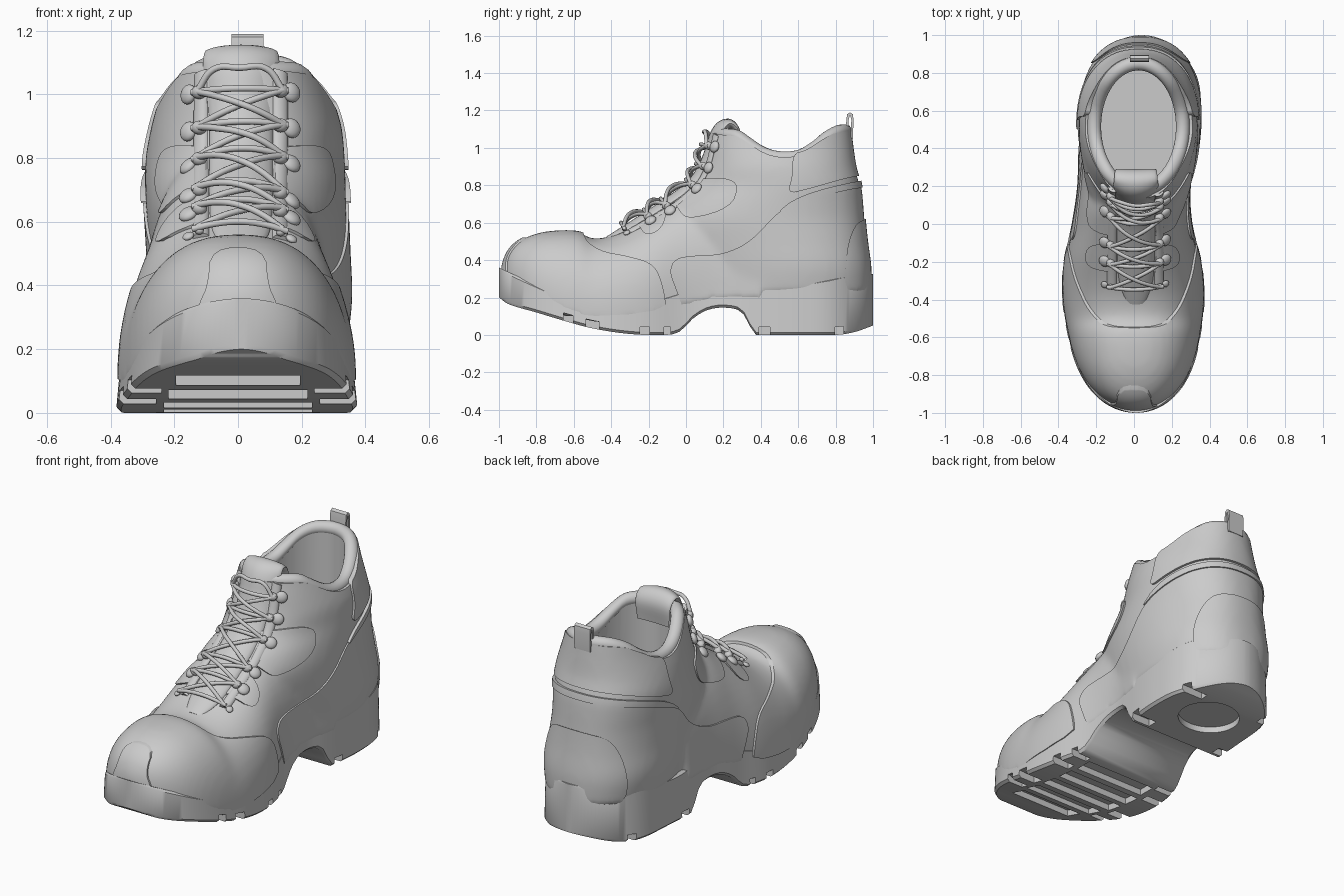
import bpy, bmesh, math
from mathutils import Vector, Matrix
from mathutils.bvhtree import BVHTree

if "Cube" in bpy.data.objects:
    bpy.data.objects.remove(bpy.data.objects["Cube"])


def curve_at(tab, x):
    # smooth interpolation of a small (position, value) table
    x = min(max(x, tab[0][0]), tab[-1][0])
    i = max(k for k in range(len(tab) - 1) if tab[k][0] <= x)
    slope = lambda a, b: (tab[b][1] - tab[a][1]) / (tab[b][0] - tab[a][0])
    m0, m1 = slope(max(i - 1, 0), i + 1), slope(i, min(i + 2, len(tab) - 1))
    (x0, y0), (x1, y1) = tab[i], tab[i + 1]
    h = x1 - x0
    t = (x - x0) / h
    return (y0 * (2*t**3 - 3*t*t + 1) + m0 * h * (t**3 - 2*t*t + t)
            + y1 * (3*t*t - 2*t**3) + m1 * h * (t**3 - t*t))


def loft(bm, rings, closed=False):
    vs = [[bm.verts.new(p) for p in r] for r in rings]
    n, m = len(vs), len(vs[0])
    for i in range(n if closed else n - 1):
        a, b = vs[i], vs[(i + 1) % n]
        for j in range(m):
            bm.faces.new((a[j], a[(j + 1) % m], b[(j + 1) % m], b[j]))
    if not closed:
        bm.faces.new(vs[0])
        bm.faces.new(vs[-1][::-1])


def shade(ob):
    ob.data.shade_smooth()
    ob.data.set_sharp_from_angle(angle=math.radians(38))


def finish(bm, name):
    bmesh.ops.recalc_face_normals(bm, faces=bm.faces[:])
    me = bpy.data.meshes.new(name)
    bm.to_mesh(me)
    bm.free()
    ob = bpy.data.objects.new(name, me)
    bpy.context.collection.objects.link(ob)
    shade(ob)
    return ob


def bake(ob):
    bpy.context.view_layer.update()
    dg = bpy.context.evaluated_depsgraph_get()
    me = bpy.data.meshes.new_from_object(ob.evaluated_get(dg))
    ob.modifiers.clear()
    ob.data = me


def boolean(ob, cutter, op):
    old = ob.data
    for solver in ('MANIFOLD', 'EXACT'):
        ob.data = old
        mod = ob.modifiers.new('cut', 'BOOLEAN')
        mod.operation, mod.object, mod.solver = op, cutter, solver
        bake(ob)
        if len(ob.data.vertices) not in (0, len(old.vertices)):
            break


def inflated(src, name, d):
    ob = bpy.data.objects.new(name, src.data.copy())
    bpy.context.collection.objects.link(ob)
    mod = ob.modifiers.new('grow', 'DISPLACE')
    mod.strength, mod.mid_level = d, 0
    bake(ob)
    return ob


def remove(ob):
    bpy.data.objects.remove(ob)


def prism(name, pts, spans, axis='x', rounds=2):
    # rounded outline pushed along an axis, over one or more spans
    for _ in range(rounds):
        pts = [(a[0]*(1-f) + b[0]*f, a[1]*(1-f) + b[1]*f)
               for a, b in zip(pts, pts[1:] + pts[:1]) for f in (.25, .75)]
    bm = bmesh.new()
    for lo, hi in spans:
        loft(bm, [[(e, u, v) if axis == 'x' else (u, e, v) for u, v in pts] for e in (lo, hi)])
    return finish(bm, name)


# plan outline and sole heights along y
HALF = [(-1, .42), (-.9, .41), (-.6, .39), (-.4, .387), (-.2, .367), (0, .32), (.2, .302),
        (.4, .325), (.6, .354), (.8, .40), (1, .41)]
MID = [(-1, .01), (-.4, -.003), (0, -.01), (.2, 0), (.4, .022), (.6, .037), (1, .04)]
TOP = [(-1, .36), (-.85, .29), (-.7, .225), (-.55, .175), (-.43, .157), (-.25, .17), (0, .24),
       (.1, .265), (.3, .28), (.5, .265), (.75, .3), (.85, .32), (1, .325)]
BOT = [(-1, .2), (-.95, .165), (-.8, .12), (-.65, .075), (-.5, .035), (-.3, .005), (-.1, 0), (-.03, .02),
       (.04, .09), (.12, .135), (.22, .145), (.3, .12), (.345, .04), (.37, 0), (.8, 0), (.9, .015), (1, .05)]
half = lambda y: curve_at(HALF, y) * math.sqrt(max(1 - abs(y)**3.2, 0))
bottom = lambda y: max(curve_at(BOT, y), 0)

# sole
bm, rows = bmesh.new(), []
for i in range(91):
    y = -.9997 * math.cos(math.pi * i / 90)
    w, c, t, z = half(y), curve_at(MID, y), curve_at(TOP, y), bottom(y)
    b, u = min(.014, w * .3), w * .97
    right = [(w - b, z), (w, z + b), (u, t - b), (u - b, t)]
    rows.append([(c + x, y, h) for x, h in right] + [(c - x, y, h) for x, h in right[::-1]])
loft(bm, rows)
sole = finish(bm, 'sole')

# tread grooves: side notches, cross pockets and a heel pocket
bm = bmesh.new()


def groove(x0, x1, y0, y1, d):
    loft(bm, [[(x0, y, -.2), (x1, y, -.2), (x1, y, bottom(y) + d), (x0, y, bottom(y) + d)] for y in (y0, y1)])


for y, w in ((-.63, .05), (-.5, .07), (-.22, .05), (-.1, .035), (.42, .06), (.82, .045)):
    e = half(y) * .7
    groove(e, .6, y - w/2, y + w/2, .042)
    groove(-.6, -e, y - w/2, y + w/2, .042)
for y in (-.74, -.59, -.44, -.3, -.16):
    e = half(y) * .62
    groove(-e, e, y - .05, y + .05, .036)
loft(bm, [[(.035 + .17 * math.cos(a * math.pi / 16), .67 + .16 * math.sin(a * math.pi / 16), z)
           for a in range(32)] for z in (-.2, .035)])
cutter = finish(bm, 'tread_cutter')
boolean(sole, cutter, 'DIFFERENCE')
remove(cutter)
shade(sole)

# upper: forefoot hull (slices along y) merged with ankle hull (slices along z)
HEIGHT = [(-.97, .37), (-.94, .44), (-.89, .49), (-.8, .53), (-.7, .547), (-.57, .545), (-.5, .515), (-.4, .53),
          (-.3, .575), (-.2, .635), (-.1, .70), (0, .77), (.1, .83), (.4, .86)]
bm, rows = bmesh.new(), []
for i in range(50):
    y = -.97 + 1.37 * (.03 + .97 * i / 49)**2
    w, c = half(y / .972) * .965, curve_at(MID, y)
    z0, h = curve_at(TOP, y) - .06, curve_at(HEIGHT, y)
    ring = [(c + w, y, z0 - .03)]
    for j in range(33):
        a = math.pi * j / 32
        ring.append((c + math.copysign(w * abs(math.cos(a))**(2/2.35), math.cos(a)), y,
                     z0 + (h - z0) * abs(math.sin(a))**(2/2.35)))
    rows.append(ring + [(c - w, y, z0 - .03)])
loft(bm, rows)
# height, front, back, left, right, skew toward heel
ANKLE = [(.22, -.2, .975, -.26, .335, .6), (.36, -.2, .975, -.28, .35, .6), (.5, -.22, .957, -.28, .345, .65),
         (.62, -.17, .945, -.287, .34, .75), (.71, -.08, .938, -.292, .338, .8), (.8, .03, .928, -.29, .335, .85),
         (.9, .095, .9, -.272, .325, .95), (1.0, .12, .885, -.245, .295, 1), (1.08, .135, .875, -.225, .272, 1),
         (1.17, .15, .86, -.21, .255, 1)]
rows = []
for i in range(40):
    z = .22 + .95 * i / 39
    f, b, l, r, k = [curve_at([(q[0], q[n]) for q in ANKLE], z) for n in range(1, 6)]
    ring = []
    for j in range(56):
        a = 2 * math.pi * j / 56
        s = math.sin(a)
        ring.append(((l + r)/2 + (r - l)/2 * math.copysign(abs(s)**(2/2.35), s),
                     f + (b - f) * ((1 - math.cos(a)) / 2)**k, z))
    rows.append(ring)
loft(bm, rows)
body = finish(bm, 'upper')
mod = body.modifiers.new('merge', 'REMESH')
mod.mode, mod.voxel_size = 'VOXEL', .018
mod = body.modifiers.new('relax', 'SMOOTH')
mod.factor, mod.iterations = .5, 7
bake(body)
bvh = BVHTree.FromPolygons([v.co for v in body.data.vertices], [p.vertices for p in body.data.polygons])

# raised panels, each cut from a slightly inflated copy of the upper
ALL, SIDES = [(-.6, .6)], [(-.6, -.1), (.1, .6)]
PANELS = [
    ('toe_cap', .011, ALL, 'x', [(-1.2, .1), (-1.2, .7), (-.55, .7), (-.56, .53), (-.47, .45), (-.3, .42), (-.17, .38),
                                 (-.12, .26), (-.1, .1)]),
    ('toe_tab', .02, [(-1.2, -.8)], 'y', [(-.15, .25), (-.12, .35), (-.095, .4), (-.085, .52), (.085, .52), (.095, .4),
                                          (.12, .35), (.15, .25)]),
    ('quarter_overlay', .009, ALL, 'x', [(-.09, .34), (-.06, .41), (.05, .425), (.2, .43), (.35, .5), (.5, .67), (.62, .71),
                                         (.93, .8), (1.2, .82), (1.2, .1), (0, .1), (-.06, .26)]),
    ('heel_counter', .017, ALL, 'x', [(.85, .2), (.855, .42), (.88, .54), (.93, .62), (1.1, .64), (1.1, .2)]),
    ('heel_band', .016, ALL, 'x', [(.47, .64), (.6, .745), (.93, .83), (1.2, .85), (1.2, .8), (.93, .795), (.6, .705)]),
    ('collar_panel', .012, ALL, 'x', [(.57, .97), (.57, .85), (.54, .755), (.64, .775), (.93, .86), (1.2, .87), (1.2, 1.1),
                                      (.82, 1.095), (.72, 1.04), (.64, .985)]),
    ('upper_eyelet_panels', .009, SIDES, 'x', [(-.1, .8), (.1, .84), (.22, .84), (.285, .8), (.24, .68), (.02, .615),
                                               (-.04, .66)]),
    ('lower_eyelet_panels', .009, SIDES, 'x', [(-.28, .68), (-.23, .52), (-.12, .57), (-.1, .7)]),
]
core = inflated(body, 'core', -.012)
for name, d, spans, axis, pts in PANELS:
    panel, shape = inflated(body, name, d), prism('shape', pts, spans, axis)
    boolean(panel, shape, 'INTERSECT')
    boolean(panel, core, 'DIFFERENCE')
    remove(shape)
    shade(panel)
remove(core)

# foot opening and dipped collar line
COLLAR = [(.1, 1.11), (.2, 1.1), (.28, 1.09), (.34, 1.05), (.42, 1.0), (.5, .978), (.6, .985), (.68, 1.03), (.75, 1.085),
          (.83, 1.12), (1, 1.12)]
cutter = prism('collar_cutter', [(y, z - .03) for y, z in COLLAR] + [(1, 1.5), (.0, 1.5), (.0, 1.08)], ALL, 'x', 1)
boolean(body, cutter, 'DIFFERENCE')
remove(cutter)
bm = bmesh.new()
loft(bm, [[(.024 + .206 * math.cos(a * math.pi / 32), .515 + .302 * math.sin(a * math.pi / 32), z) for a in range(64)]
          for z in (.34, 1.4)])
cutter = finish(bm, 'opening_cutter')
boolean(body, cutter, 'DIFFERENCE')
remove(cutter)
shade(body)

# padded collar
bm, rows = bmesh.new(), []
for i in range(72):
    a = 2 * math.pi * i / 72
    x, y = .024 + .235 * math.cos(a), .515 + .335 * math.sin(a)
    z = curve_at(COLLAR, y) - .032
    rows.append([(x + .037 * math.cos(p) * math.cos(a), y + .037 * math.cos(p) * math.sin(a), z + .037 * math.sin(p))
                 for p in (2 * math.pi * j / 14 for j in range(14))])
loft(bm, rows, True)
finish(bm, 'padded_collar')

# tongue: y, z, half width, half thickness
TONGUE = [(-.42, .515, .05, .012), (-.3, .58, .09, .022), (-.12, .695, .1, .025), (.02, .8, .1, .025), (.09, .9, .1, .025),
          (.13, 1.0, .105, .025), (.155, 1.07, .115, .028), (.19, 1.115, .12, .03), (.235, 1.125, .115, .028),
          (.27, 1.08, .11, .02), (.27, .98, .1, .01)]
bm, rows = bmesh.new(), []
for i in range(51):
    y, z, w, h = p = [curve_at([(n, q[k]) for n, q in enumerate(TONGUE)], i / 5) for k in range(4)]
    t = [curve_at([(n, q[k]) for n, q in enumerate(TONGUE)], min(i / 5 + .05, 10))
         - curve_at([(n, q[k]) for n, q in enumerate(TONGUE)], min(i / 5 + .05, 10) - .1) for k in (0, 1)]
    t = Vector(t).normalized()
    bend = -2.5 * max(t.y, 0) if t.y > 0 else 2.5 * t.y * -.5
    ring = []
    for j in range(24):
        a = 2 * math.pi * j / 24
        x = w * math.cos(a)
        o = h * math.sin(a) + bend * x * x
        ring.append((.01 + x, y - t.y * o, z + t.x * o))
    rows.append(ring)
loft(bm, rows)
finish(bm, 'tongue')

# lacing rows: y, z, outward direction
ROWS = [Vector(r) for r in ((-.33, .57, 60), (-.21, .645, 58), (-.12, .71, 52), (.03, .805, 40), (.1, .9, 18),
                            (.13, 1.01, 10), (.145, 1.075, 10))]


def on_upper(x, row, lift):
    a = math.radians(row.z)
    n = Vector((0, -math.cos(a), math.sin(a)))
    p = Vector((x, row.x, row.y))
    hit, normal, _, _ = bvh.ray_cast(p + n * .3, -n)
    return (hit or p) + n * lift, normal or n


# eyestay strips and hooks
bm = bmesh.new()
for s in (-1, 1):
    rows = []
    for i in range(25):
        f = i / 24 * 5.999
        k = int(f)
        p, n = on_upper(s * .125 + .008, ROWS[k].lerp(ROWS[k + 1], f - k), 0)
        side = n.cross(Vector((0, .6, .8))).normalized()
        rows.append([p + side * .026 * math.cos(j * math.pi / 6) + n * .014 * math.sin(j * math.pi / 6) for j in range(12)])
    loft(bm, rows)
finish(bm, 'eyestays')
bm = bmesh.new()
for s in (-1, 1):
    for k, row in enumerate(ROWS[:6]):
        for x, lift, size in ((.162, .016, (.032, .032, .018)), (.128, .026, (.026, .022, .022))):
            p, n = on_upper(s * x + .006, row, lift)
            r = .6 if k == 0 else 1
            mat = Matrix.Translation(p) @ n.to_track_quat('Z', 'Y').to_matrix().to_4x4() @ Matrix.Diagonal((*size, 1))
            bmesh.ops.create_uvsphere(bm, u_segments=16, v_segments=10, radius=r, matrix=mat)
finish(bm, 'lace_hooks')

# criss-cross laces
cu = bpy.data.curves.new('laces', 'CURVE')
cu.dimensions, cu.bevel_depth, cu.bevel_resolution, cu.resolution_u = '3D', .0105, 3, 6


def lace(pts):
    sp = cu.splines.new('BEZIER')
    sp.bezier_points.add(len(pts) - 1)
    for b, p in zip(sp.bezier_points, pts):
        b.co, b.handle_left_type, b.handle_right_type = p, 'AUTO', 'AUTO'


for k in range(6):
    lace([on_upper(x + .006, ROWS[k], .045 - abs(x) * .05)[0] for x in (-.15, -.08, 0, .08, .15)])
    if k < 5:
        for s in (-1, 1):
            lace([on_upper(s * (.135 - .27 * t) + .006, ROWS[k].lerp(ROWS[k + 1], t),
                           .04 + (.016 + s * .01) * math.sin(math.pi * t))[0] for t in (0, .25, .5, .75, 1)])
lace([on_upper(x + .006, ROWS[r], .04)[0] for x, r in ((-.135, 5), (-.08, 6), (0, 6), (.08, 6), (.135, 5))])
bpy.context.collection.objects.link(bpy.data.objects.new('laces', cu))

# heel pull loop
outer = [(.855, 1.05), (.857, 1.15), (.862, 1.18), (.877, 1.19), (.892, 1.18), (.896, 1.15), (.892, 1.05)]
inner = [(.88, 1.05), (.884, 1.15), (.877, 1.178), (.87, 1.15), (.868, 1.05)]
prism('pull_loop', outer + inner, [(-.02, .08)], 'x', 0)
